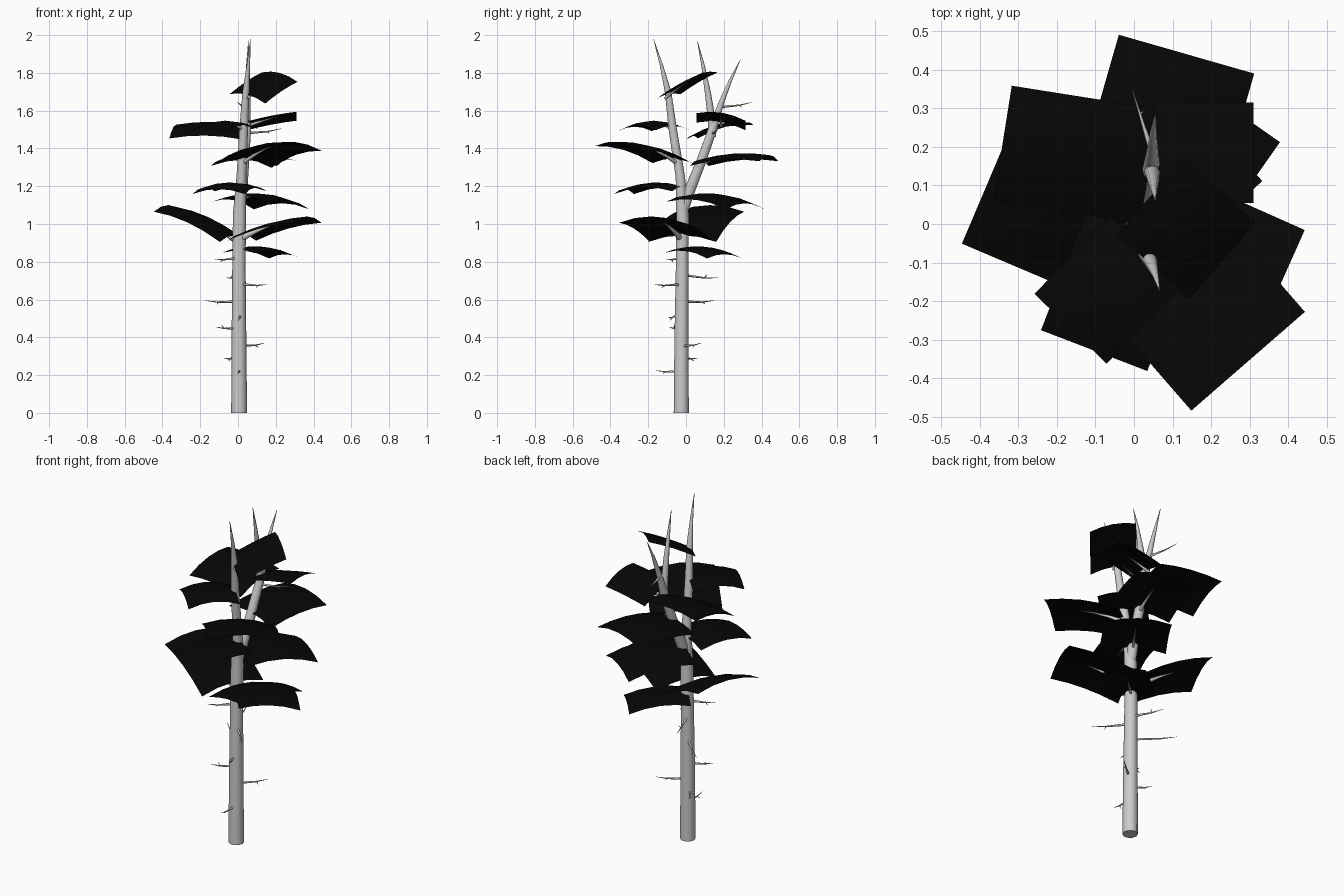
import bpy, bmesh
from math import cos, sin, radians
from mathutils import Vector

if "Cube" in bpy.data.objects:
    bpy.data.objects.remove(bpy.data.objects["Cube"])

leaf_mat = bpy.data.materials.new("dark_foliage")
leaf_mat.diffuse_color = (0.002, 0.002, 0.002, 1)
leaf_mat.use_nodes = True
leaf_mat.node_tree.nodes["Principled BSDF"].inputs["Base Color"].default_value = leaf_mat.diffuse_color


def finish(name, bm, mat=None):
    bmesh.ops.recalc_face_normals(bm, faces=bm.faces)
    me = bpy.data.meshes.new(name)
    bm.to_mesh(me)
    bm.free()
    for p in me.polygons:
        p.use_smooth = len(p.vertices) <= 4
    ob = bpy.data.objects.new(name, me)
    bpy.context.collection.objects.link(ob)
    if mat:
        me.materials.append(mat)
    return ob


def tube(bm, path, radii, sides):
    """Tapered tube through the path points, with capped ends."""
    pts = [Vector(p) for p in path]
    rings = []
    for i, (p, r) in enumerate(zip(pts, radii)):
        d = (pts[min(i + 1, len(pts) - 1)] - pts[max(i - 1, 0)]).normalized()
        if i == 0 and p.z == 0:
            d = Vector((0, 0, 1))
        a = d.cross(Vector((0, 1, 0)) if abs(d.y) < 0.8 else Vector((1, 0, 0))).normalized()
        b = d.cross(a)
        rings.append([bm.verts.new(p + r * (a * cos(t) + b * sin(t)))
                      for t in (radians(360 * k / sides) for k in range(sides))])
    for lo, hi in zip(rings, rings[1:]):
        for k in range(sides):
            n = (k + 1) % sides
            bm.faces.new((lo[k], lo[n], hi[n], hi[k]))
    bm.faces.new(rings[0])
    bm.faces.new(rings[-1])


# trunk with main leader
bm = bmesh.new()
tube(bm, [(.006, -.025, 0), (.005, -.024, .4), (.005, -.02, .8), (.008, -.018, 1.05), (.018, -.03, 1.25),
          (.03, -.07, 1.5), (.042, -.095, 1.7), (.055, -.13, 1.84), (.066, -.172, 1.98)],
     [.042, .039, .035, .035, .026, .023, .018, .009, .001], 10)
finish("trunk", bm)

# forked second leader
bm = bmesh.new()
tube(bm, [(.01, -.01, 1.08), (.02, .02, 1.18), (.032, .08, 1.33), (.045, .14, 1.5), (.048, .19, 1.65),
          (.05, .235, 1.76), (.055, .288, 1.87)], [.026, .03, .027, .024, .015, .009, .001], 10)
tube(bm, [(.042, .14, 1.46), (.047, .135, 1.56), (.05, .115, 1.7), (.052, .09, 1.84), (.055, .06, 1.97)],
     [.02, .02, .016, .009, .001], 8)
finish("second_leader", bm)

# foliage cards: root, heading, length, width, z at middle and end relative to root, roll, branch radius
CARDS = [
    ((.0, -.02, .87), 42, .335, .25, .01, -.03, 0, .009),
    ((.02, -.03, .945), -24, .38, .37, .065, .095, 0, .017),
    ((-.02, -.02, .94), 157, .38, .39, .105, .16, 0, .017),
    ((.01, .0, 1.15), 55, .385, .36, .01, -.04, 0, .01),
    ((.015, -.02, 1.20), 249, .33, .295, .02, -.015, 0, .01),
    ((.03, -.05, 1.345), -49, .405, .39, .07, .09, .025, .012),
    ((.03, .07, 1.34), 74, .385, .365, .033, .025, 0, .012),
    ((.03, -.07, 1.52), 226, .28, .26, .027, -.005, 0, .01),
    ((.04, .15, 1.51), 171, .385, .30, .02, .005, .07, .011),
    ((.05, .185, 1.54), 0, .26, .26, .03, .05, .04, .01),
    ((.05, -.11, 1.685), 49, .26, .25, .065, .115, -.05, .008),
]
SEG = 4
leaves, branches = bmesh.new(), bmesh.new()
for root, az, length, width, mid, end, roll, rad in CARDS:
    out = Vector((cos(radians(az)), sin(radians(az)), 0))
    side = Vector((out.y, -out.x, 0))

    def point(u, v):
        z = (4 * mid - end) * u + (2 * end - 4 * mid) * u * u
        z += roll * v - .034 * (2 * v) ** 2 * (width / .38)
        return Vector(root) + out * length * u + side * width * v + Vector((0, 0, z))

    grid = [[leaves.verts.new(point(i / SEG, j / SEG - .5)) for j in range(SEG + 1)] for i in range(SEG + 1)]
    for i in range(SEG):
        for j in range(SEG):
            leaves.faces.new((grid[i][j], grid[i + 1][j], grid[i + 1][j + 1], grid[i][j + 1]))
    # branch just below the card
    us = (0, .2, .4, .6)
    tube(branches, [point(u, 0) - Vector((0, 0, .02 * (1 - u))) for u in us],
         [rad * (1 - .95 * u / .6) for u in us], 6)
finish("foliage_cards", leaves, leaf_mat)
finish("card_branches", branches)

# dead twigs: start and tip, each with a small side shoot
TWIGS = [
    ((.006, -.04, .22), (.005, -.16, .225)),
    ((-.01, -.02, .295), (-.075, .06, .29)),
    ((.02, -.02, .355), (.14, .08, .37)),
    ((-.01, -.03, .45), (-.115, -.09, .455)),
    ((.006, -.04, .52), (.015, -.095, .505)),
    ((-.01, -.01, .59), (-.175, .15, .595)),
    ((.02, -.03, .68), (.155, -.17, .68)),
    ((.0, -.01, .73), (-.06, .17, .715)),
    ((-.01, -.03, .82), (-.125, -.105, .815)),
    ((.048, .18, 1.62), (-.005, .35, 1.645)),
    ((.045, .14, 1.48), (.23, .17, 1.505)),
]
bm = bmesh.new()
for n, (a, b) in enumerate(TWIGS):
    a, b = Vector(a), Vector(b)
    bend = Vector((0, 0, -.006))
    m = a.lerp(b, .6) + bend
    tube(bm, [a, a.lerp(b, .3) + bend * .5, m, b], [.008, .006, .004, .001], 5)
    d = (b - a).normalized()
    shoot = d * .01 + d.cross(Vector((0, 0, 1))) * .012 + Vector((0, 0, .018 if n % 4 == 3 else -.012))
    tube(bm, [m, m + shoot], [.004, .001], 4)
finish("dead_twigs", bm)
